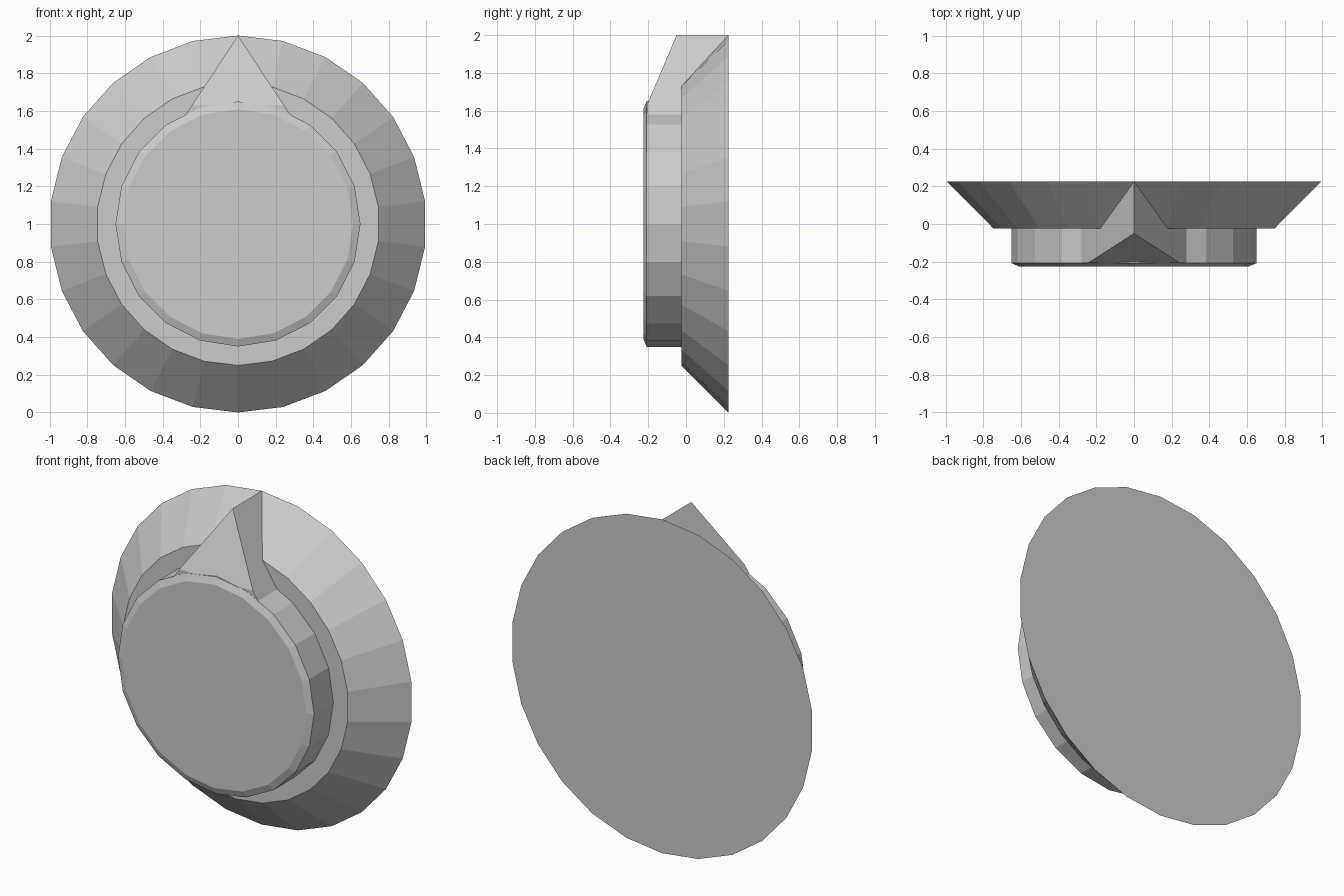
import bpy, bmesh
from math import sin, cos, tau

if "Cube" in bpy.data.objects:
    bpy.data.objects.remove(bpy.data.objects["Cube"])

CENTRE_Z = 1.0


def finish(name, bm):
    bmesh.ops.recalc_face_normals(bm, faces=bm.faces)
    mesh = bpy.data.meshes.new(name)
    bm.to_mesh(mesh)
    bm.free()
    obj = bpy.data.objects.new(name, mesh)
    bpy.context.collection.objects.link(obj)
    return obj


def turned(name, sides, profile):
    """Solid turned around the y axis from (radius, y) pairs, back to front."""
    bm = bmesh.new()
    rings = [[bm.verts.new((r * sin(tau * i / sides), y, CENTRE_Z + r * cos(tau * i / sides)))
              for i in range(sides)] for r, y in profile]
    for a, b in zip(rings, rings[1:]):
        for i in range(sides):
            j = (i + 1) % sides
            bm.faces.new((a[i], a[j], b[j], b[i]))
    bm.faces.new(rings[0])
    bm.faces.new(rings[-1])
    return finish(name, bm)


# Flared base plate with 26 sides
turned("dial_base", 26, [(1.0, 0.225), (0.75, -0.025)])

# Raised grip with 20 sides and a small front chamfer
turned("dial_grip", 20, [(0.65, -0.02), (0.65, -0.208), (0.61, -0.225)])

# Pointer: wedge with upright sides and a sloping front, running into the grip
bm = bmesh.new()
tip_front = bm.verts.new((0, -0.05, 2))
tip_back = bm.verts.new((0, 0.225, 2))
sides = []
for s in (-1, 1):
    sides.append([bm.verts.new((s * 0.66 * (2 - z), y, z))
                  for y, z in ((-0.207, 1.63), (-0.207, 1.5), (0.1, 1.5))])
    bm.faces.new([tip_front] + sides[-1] + [tip_back])
left, right = sides
bm.faces.new((tip_front, left[0], right[0]))
for k in range(2):
    bm.faces.new((left[k], left[k + 1], right[k + 1], right[k]))
bm.faces.new((tip_back, right[2], left[2]))
finish("pointer", bm)
